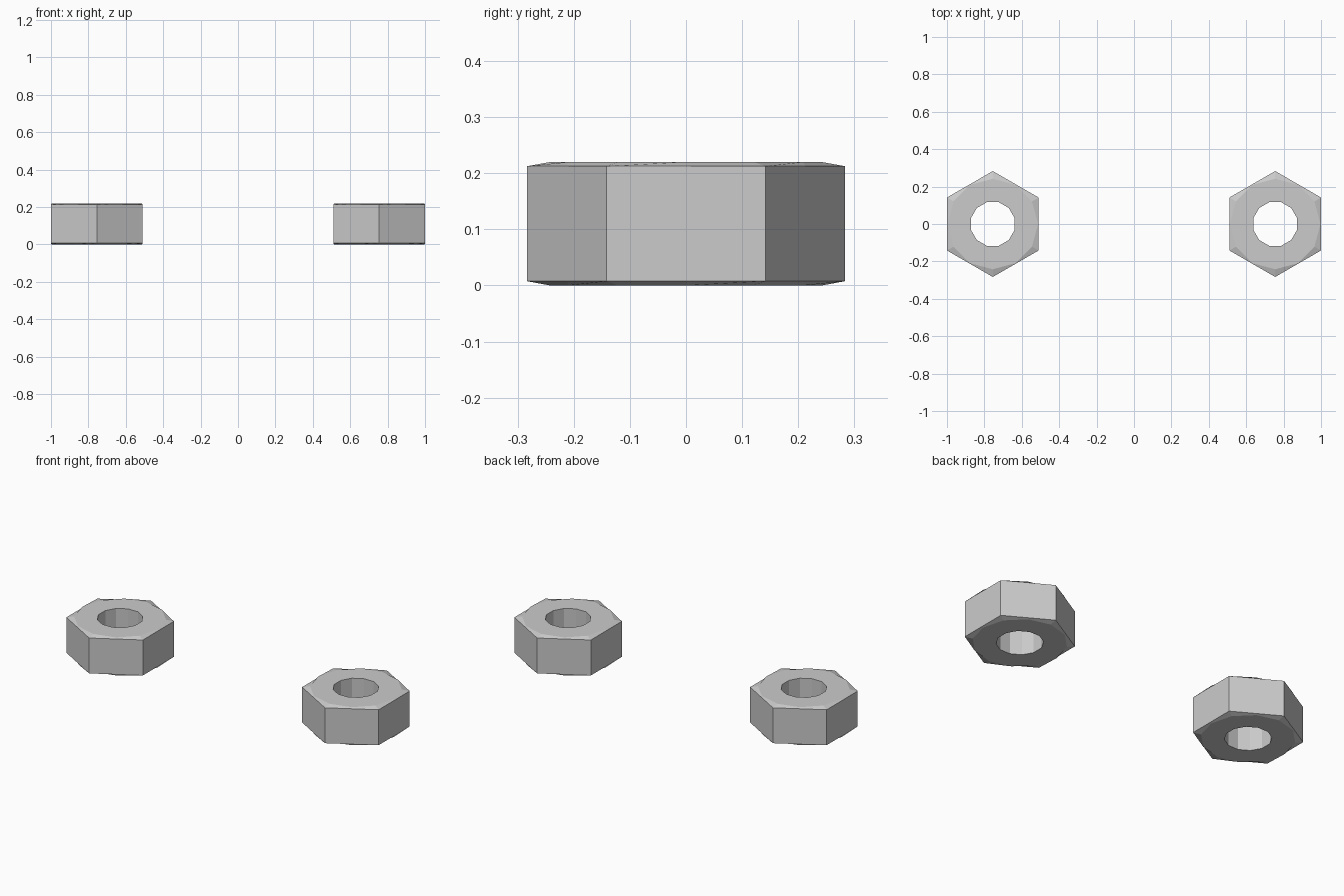
import bpy, bmesh
from math import sin, cos, pi, radians

default_cube = bpy.data.objects.get("Cube")
if default_cube:
    bpy.data.objects.remove(default_cube, do_unlink=True)

HEIGHT, CHAMFER = 0.22, 0.0075
CORNER, FACE_RING, BORE = 0.283, 0.242, 0.121
SIDES = 12

steel = bpy.data.materials.new("grey_steel")
steel.use_nodes = True
colour = (0.6, 0.6, 0.6, 1)
steel.diffuse_color = colour
steel.node_tree.nodes["Principled BSDF"].inputs["Base Color"].default_value = colour


def ring(bm, radius, z, turn=0.0, hexagon=False):
    """Twelve points on a circle, or on a hexagon's corners and edge middles."""
    points = []
    for i in range(SIDES):
        a = 2 * pi * i / SIDES + turn
        r = radius * cos(pi / 6) if hexagon and i % 2 == 0 else radius
        points.append(bm.verts.new((r * cos(a), r * sin(a), z)))
    return points


def build_nut(name, x):
    bm = bmesh.new()
    half_step = radians(15)
    # Closed chain of loops: bore, bottom face, chamfer, wall, chamfer, top face
    loops = [
        ring(bm, BORE, 0, half_step),
        ring(bm, FACE_RING, 0),
        ring(bm, CORNER, CHAMFER, hexagon=True),
        ring(bm, CORNER, HEIGHT - CHAMFER, hexagon=True),
        ring(bm, FACE_RING, HEIGHT),
        ring(bm, BORE, HEIGHT, half_step),
    ]
    for k, low in enumerate(loops):
        high = loops[(k + 1) % len(loops)]
        for i in range(SIDES):
            j = (i + 1) % SIDES
            bm.faces.new((low[i], low[j], high[j], high[i]))
    bmesh.ops.recalc_face_normals(bm, faces=bm.faces)
    # Join the two halves of each flat wall
    bmesh.ops.dissolve_limit(bm, angle_limit=radians(0.5),
                             verts=bm.verts, edges=bm.edges)
    mesh = bpy.data.meshes.new(name)
    bm.to_mesh(mesh)
    bm.free()
    mesh.materials.append(steel)
    nut = bpy.data.objects.new(name, mesh)
    nut.location.x = x
    bpy.context.collection.objects.link(nut)


# A matching pair of hexagonal nuts
build_nut("left_hex_nut", 0.755)
build_nut("right_hex_nut", -0.755)
